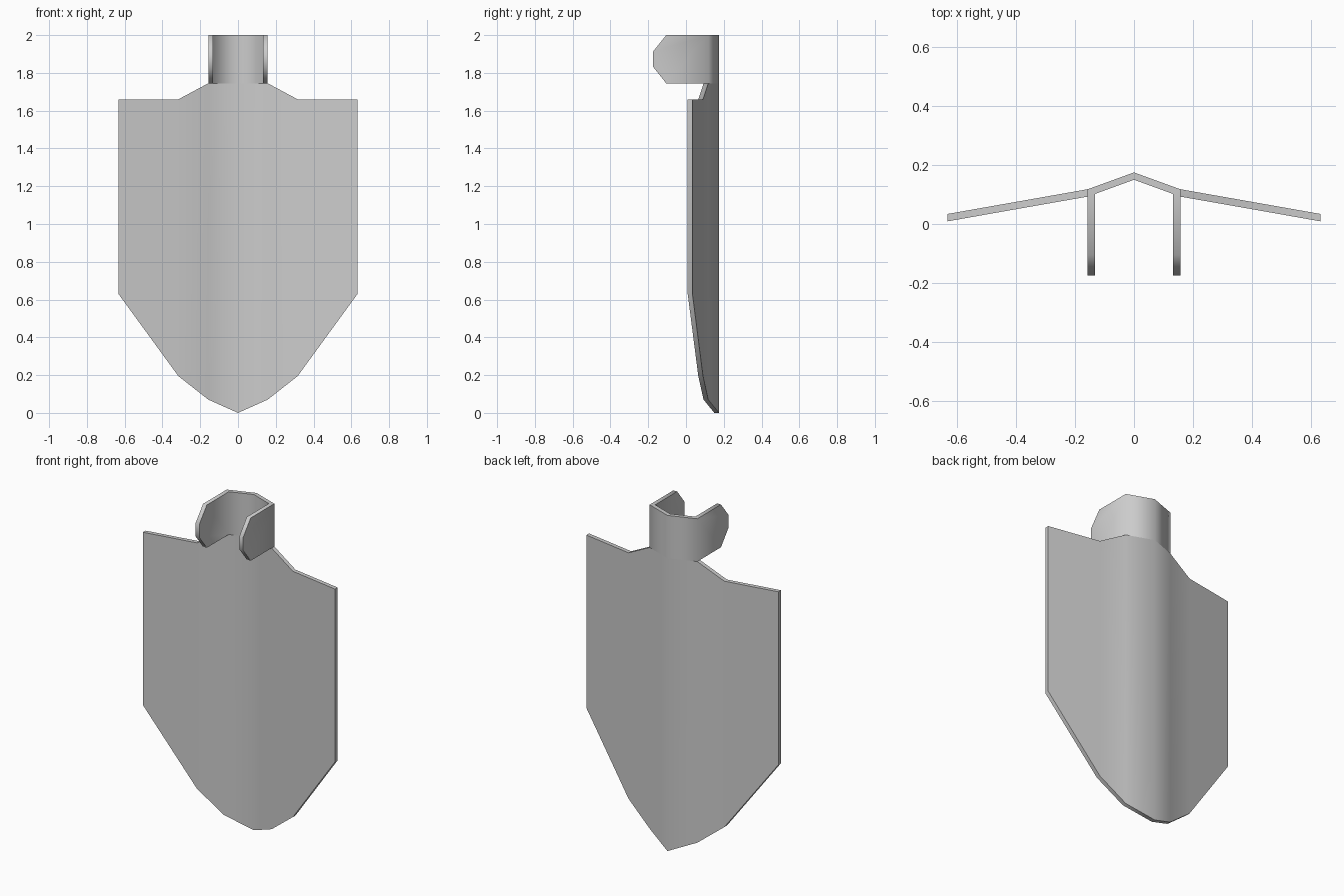
import bpy
import math

if "Cube" in bpy.data.objects:
    bpy.data.objects.remove(bpy.data.objects["Cube"])


def shell(name, outer, inner, faces, angle):
    """Half shell: outer skin, inner skin and rim, mirrored across x = 0."""
    n = len(outer)
    edges = {(f[i], f[(i + 1) % len(f)]) for f in faces for i in range(len(f))}
    skin = [list(f) for f in faces]
    skin += [[i + n for i in reversed(f)] for f in faces]
    for a, b in sorted(edges):
        on_seam = outer[a][0] == 0 and outer[b][0] == 0
        if (b, a) not in edges and not on_seam:
            skin.append([b, a, a + n, b + n])
    mesh = bpy.data.meshes.new(name)
    mesh.from_pydata(outer + inner, [], skin)
    mesh.update()
    obj = bpy.data.objects.new(name, mesh)
    bpy.context.collection.objects.link(obj)
    bpy.ops.object.select_all(action='DESELECT')
    obj.select_set(True)
    bpy.context.view_layer.objects.active = obj
    bpy.ops.object.shade_smooth_by_angle(angle=math.radians(angle))
    mirror = obj.modifiers.new("Mirror", 'MIRROR')
    mirror.use_clip = True
    return obj


# Folded blade: columns of x, back y, bottom z, top z
columns = [(0, 0.175, 0.0, 1.745), (0.157, 0.118, 0.07, 1.745),
           (0.316, 0.090, 0.195, 1.66), (0.633, 0.034, 0.63, 1.66)]
outer = [(x, y, z) for x, y, lo, hi in columns for z in (lo, hi)]
inner = [(x, y - 0.025, z) for x, y, z in outer]
faces = [(i, i + 1, i + 3, i + 2) for i in (0, 2, 4)]
shell("blade", outer, inner, faces, 45)

# Handle collar: bent back panel with chamfered side flaps
LOW, TOP = 1.745, 2.0
flap = [(-0.105, TOP), (-0.175, 1.912), (-0.175, 1.833), (-0.105, LOW)]


def collar_points(back_y, side_x, side_y):
    pts = [(0, back_y, LOW), (0, back_y, TOP),
           (side_x, side_y, LOW), (side_x, side_y, TOP)]
    return pts + [(side_x, y, z) for y, z in flap]


shell("collar", collar_points(0.175, 0.157, 0.118),
      collar_points(0.150, 0.132, 0.102),
      [(0, 1, 3, 2), (2, 3, 4, 5, 6, 7)], 75)
